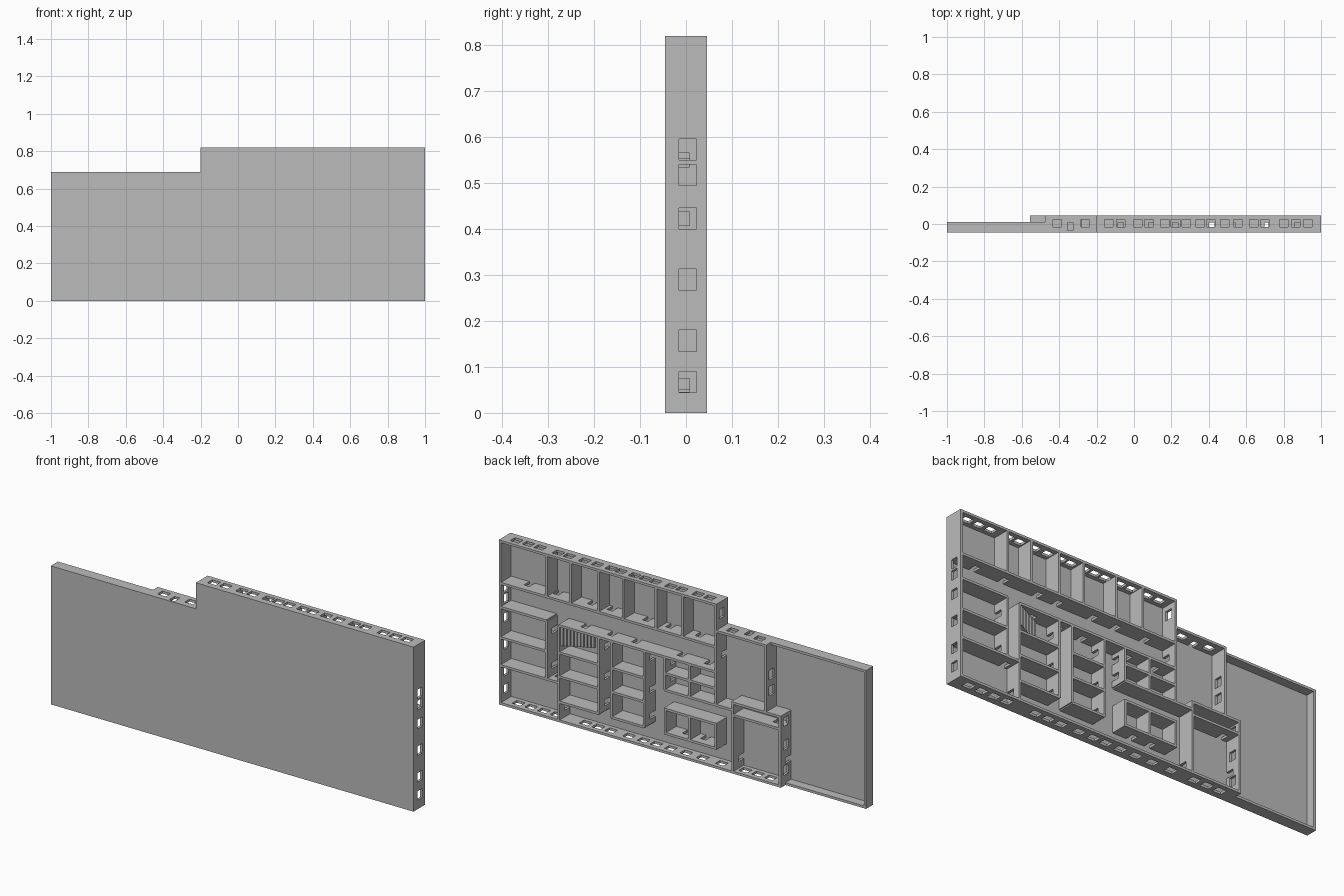
import bpy, bmesh

cube = bpy.data.objects.get("Cube")
if cube:
    bpy.data.objects.remove(cube, do_unlink=True)

FRONT, FLOOR, BACK, PARAPET = -0.046, -0.035, 0.046, 0.01
T = 0.012                      # wall thickness
WIN = (0.023, -0.015, 0.023)   # half width, lower and upper depth
DOOR = (0.015, FLOOR, 0.008)

grey = bpy.data.materials.new("plain_grey")
grey.use_nodes = True
grey.diffuse_color = (0.5, 0.5, 0.5, 1)
grey.node_tree.nodes["Principled BSDF"].inputs["Base Color"].default_value = (0.5, 0.5, 0.5, 1)


def finish(name, bm):
    bmesh.ops.remove_doubles(bm, verts=bm.verts, dist=1e-5)
    bmesh.ops.recalc_face_normals(bm, faces=bm.faces)
    mesh = bpy.data.meshes.new(name)
    bm.to_mesh(mesh)
    bm.free()
    mesh.materials.append(grey)
    obj = bpy.data.objects.new(name, mesh)
    bpy.context.collection.objects.link(obj)
    return obj


def prism(name, outline, y0, y1):
    """Extrude an x-z outline along y."""
    bm = bmesh.new()
    face = bm.faces.new([bm.verts.new((x, y0, z)) for x, z in outline])
    new = bmesh.ops.extrude_face_region(bm, geom=[face])["geom"]
    bmesh.ops.translate(bm, vec=(0, y1 - y0, 0),
                        verts=[v for v in new if isinstance(v, bmesh.types.BMVert)])
    return finish(name, bm)


def wall(name, axis, c, a, b, windows=(), doors=(), top=BACK):
    """Upright wall centred on c, running a..b along the axis, with openings."""
    holes = [(u - k[0], u + k[0], k[1], k[2])
             for us, k in ((windows, WIN), (doors, DOOR)) for u in us]
    us = sorted({a, b} | {e for h in holes for e in h[:2] if a < e < b})
    ys = sorted({FLOOR, top} | {e for h in holes for e in h[2:] if FLOOR < e < top})
    bm = bmesh.new()
    for u0, u1 in zip(us, us[1:]):
        for y0, y1 in zip(ys, ys[1:]):
            u, y = (u0 + u1) / 2, (y0 + y1) / 2
            if any(h[0] < u < h[1] and h[2] < y < h[3] for h in holes):
                continue
            corners = ((u0, y0), (u1, y0), (u1, y1), (u0, y1))
            bm.faces.new([bm.verts.new((p, q, c) if axis == "x" else (c, q, p))
                          for p, q in corners])
    obj = finish(name, bm)
    mod = obj.modifiers.new("thickness", "SOLIDIFY")
    mod.thickness = T
    mod.offset = 0
    return obj


H = T / 2
TOP, STEP, ROOF2 = 0.82, -0.2, 0.69

# Base slab with the stepped outline
prism("base_slab", [(-1, 0), (1, 0), (1, TOP), (STEP, TOP), (STEP, ROOF2), (-1, ROOF2)],
      FRONT, FLOOR)

# Outer walls
wall("outer_wall_top", "x", TOP - H, STEP, 1,
     windows=(-.135, -.07, .02, .08, .165, .222, .28, .355, .41,
              .485, .555, .64, .70, .80, .865, .93))
wall("outer_wall_bottom", "x", H, -.555, 1,
     windows=(.92, .85, .78, .71, .55, .48, .41, .31, .23, .16, .08,
              -.005, -.095, -.2, -.33, -.40, -.47))
wall("outer_wall_left", "z", 1 - H, 0, TOP,
     windows=(.067, .157, .29, .423, .518, .573))
wall("outer_wall_step", "z", STEP + H, .315, TOP, windows=(.76,), doors=(.55,))
wall("annex_wall_top", "x", ROOF2 - H, -.475, STEP, windows=(-.41, -.26), doors=(-.34,))
wall("annex_wall_right", "z", -.475 + H, .357, ROOF2, windows=(.53, .45))
wall("lower_annex_wall_top", "x", .357 - H, -.555, -.288)
wall("lower_annex_wall_right", "z", -.555 + H, 0, .357, windows=(.315, .20, .075), doors=(.12,))
wall("lower_annex_wall_left", "z", -.288, 0, .357, doors=(.06,))
wall("lower_annex_partition", "x", .29, -.555, -.288, doors=(-.5,))

# Low terrace parapet
wall("parapet_top", "x", ROOF2 - H, -1, -.475, top=PARAPET)
wall("parapet_bottom", "x", H, -1, -.555, top=PARAPET)
wall("parapet_right", "z", -1 + H, 0, ROOF2, top=PARAPET)

# Upper row of rooms
wall("upper_corridor_wall", "x", .605, STEP, 1,
     doors=(-.07, .092, .22, .415, .525, .713, .873))
for i, x in enumerate((.738, .606, .452, .315, .135, -.012)):
    wall(f"upper_partition_{i + 1}", "z", x, .605, TOP)

# Lower side of the corridor
wall("corridor_wall_end", "x", .485, .738, 1)
wall("corridor_wall_long", "x", .48, STEP, .67, doors=(.56, .415, .28, .03, -.12))

# Room column at the left end
wall("end_column_wall", "z", .738, .195, .485, doors=(.423, .25))
wall("end_column_partition", "x", .334, .738, 1)
wall("end_column_base", "x", .195, .67, 1, doors=(.705,))

# Two middle room columns with a narrow passage between
wall("middle_wall_left", "z", .67, 0, .48, doors=(.06,))
wall("passage_wall_left", "z", .45, .1, .48, doors=(.42, .27, .14))
wall("passage_wall_right", "z", .38, .1, .48)
wall("middle_wall_right", "z", .2, .1, .48, doors=(.43, .27, .14))
for i, z in enumerate((.345, .226, .1)):
    wall(f"middle_partition_a_{i + 1}", "x", z, .45, .67)
    wall(f"middle_partition_b_{i + 1}", "x", z, .2, .38)

# Small rooms under the corridor
wall("small_rooms_wall", "z", .086, .315, .48, doors=(.44, .36))
wall("small_rooms_divider", "z", -.05, .315, .48)
wall("small_rooms_partition", "x", .398, STEP, .086)
wall("small_rooms_base", "x", .315, -.288, .086)

# Free-standing core
for side, z in (("top", .22), ("bottom", .1)):
    wall(f"core_wall_{side}", "x", z, -.2, .09, doors=(-.1, 0) if side == "bottom" else ())
for side, x in (("left", .09 - H), ("middle", -.05), ("right", -.2 + H)):
    wall(f"core_wall_{side}", "z", x, .1, .22)

# Staircase with a stepped profile rising toward the left end
steps = 10
for i in range(steps):
    x = .664 - i * .014
    prism(f"stair_step_{i + 1}", [(x - .014, .38), (x, .38), (x, .474), (x - .014, .474)],
          FLOOR, BACK - .007 * (i + 1))
